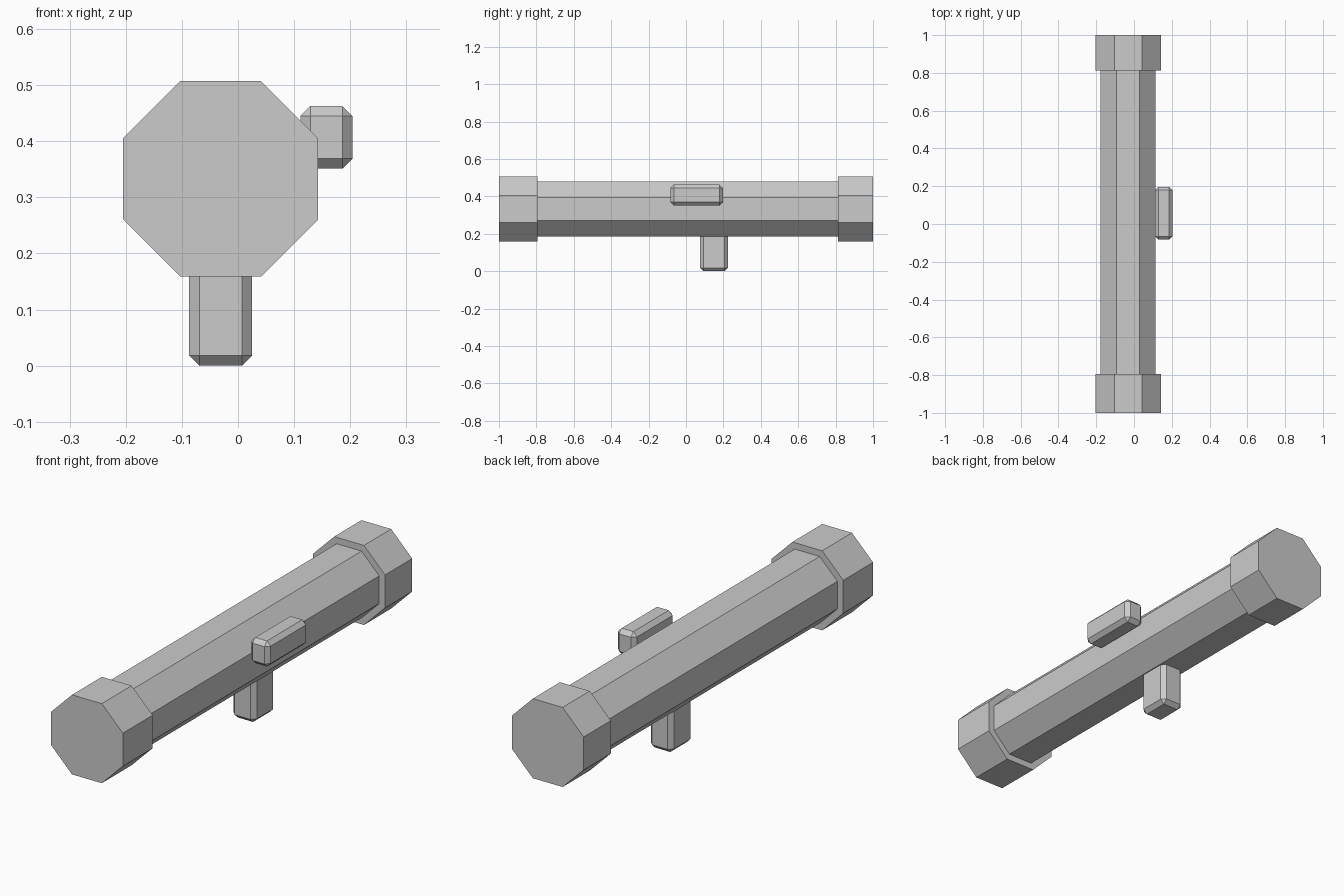
import bpy, math
from mathutils import Matrix, Vector

if "Cube" in bpy.data.objects:
    bpy.data.objects.remove(bpy.data.objects["Cube"])

AXIS_X, AXIS_Z = -0.031, 0.333   # long axis of the tube


def octagon_bar(name, apothem, y0, y1):
    """Eight-sided bar along y with flats facing up, down and sideways."""
    bpy.ops.mesh.primitive_cylinder_add(
        vertices=8, radius=apothem / math.cos(math.pi / 8), depth=y1 - y0)
    ob = bpy.context.object
    ob.name = name
    turn = Matrix.Rotation(math.pi / 2, 4, 'X') @ Matrix.Rotation(math.pi / 8, 4, 'Z')
    # make sure the flats, not the corners, face the axes
    if any(abs((turn @ v.co).x) < 1e-4 for v in ob.data.vertices):
        turn = Matrix.Rotation(math.pi / 2, 4, 'X')
    ob.data.transform(turn)
    ob.location = (AXIS_X, (y0 + y1) / 2, AXIS_Z)
    return ob


def chamfered_box(name, lo, hi, chamfer=0.018):
    """Box between two corners with a single flat chamfer on every edge."""
    lo, hi = Vector(lo), Vector(hi)
    bpy.ops.mesh.primitive_cube_add(size=1, location=(lo + hi) / 2)
    ob = bpy.context.object
    ob.name = name
    ob.data.transform(Matrix.Diagonal((*(hi - lo), 1)))
    bevel = ob.modifiers.new("chamfer", 'BEVEL')
    bevel.width = chamfer
    bevel.segments = 1
    return ob


# Main tube and its two wider end caps
octagon_bar("tube", 0.146, -0.82, 0.84)
octagon_bar("front_cap", 0.174, -1.0, -0.794)
octagon_bar("back_cap", 0.174, 0.812, 1.0)

# Grip below and sight on the right side
chamfered_box("grip", (-0.087, 0.076, 0.0), (0.025, 0.225, 0.23))
chamfered_box("side_sight", (0.111, -0.083, 0.351), (0.204, 0.197, 0.463))
